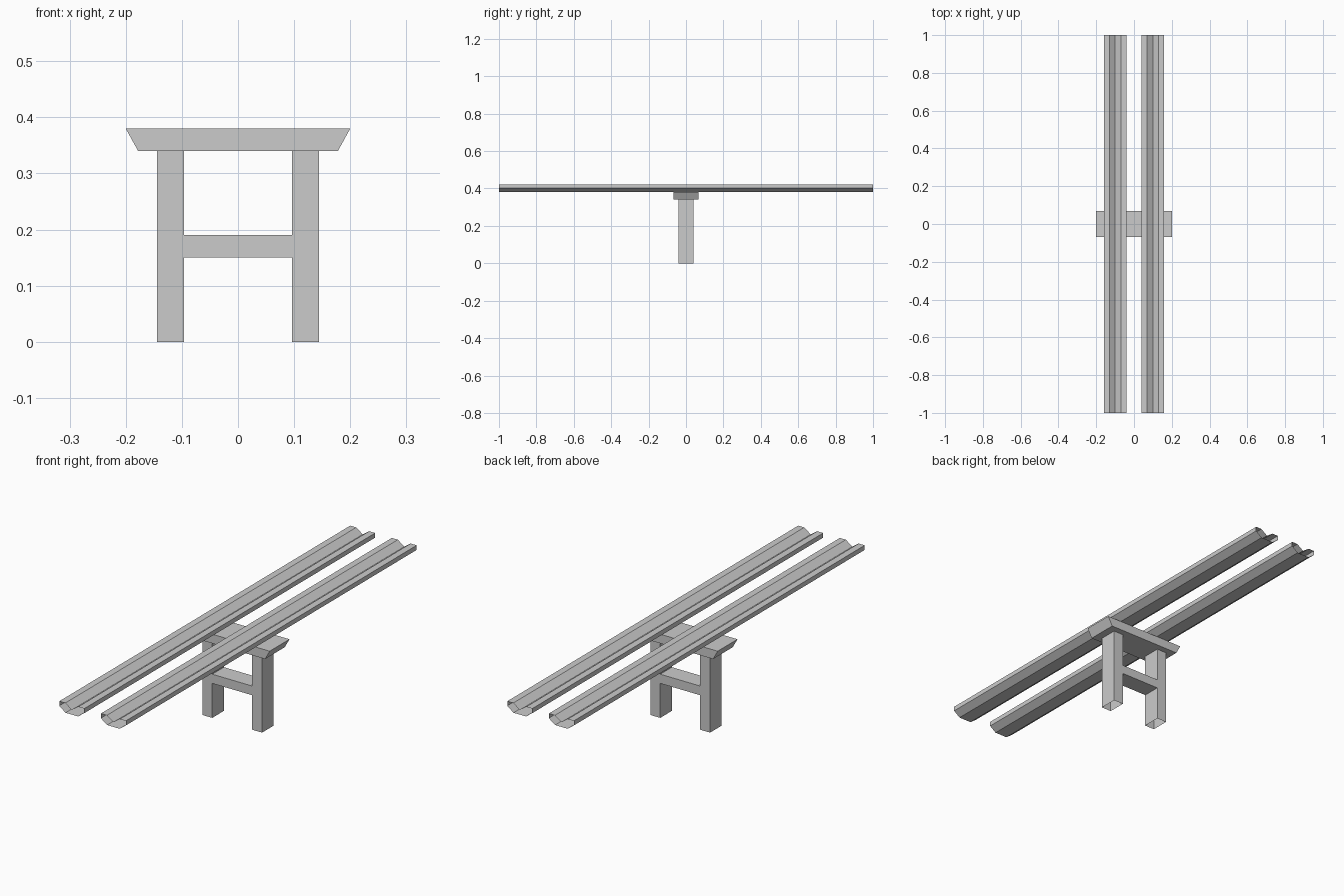
import bpy

if "Cube" in bpy.data.objects:
    bpy.data.objects.remove(bpy.data.objects["Cube"])


def extrude_profile(name, points, half, axis='Y', caps=False):
    """Sweep a closed 2D outline between -half and +half (or a given range) along an axis."""
    lo, hi = half if isinstance(half, tuple) else (-half, half)

    def place(p, t):
        if axis == 'Y':
            return (p[0], t, p[1])
        if axis == 'X':
            return (t, p[0], p[1])
        return (p[0], p[1], t)

    n = len(points)
    verts = [place(p, t) for t in (lo, hi) for p in points]
    faces = [(i, (i + 1) % n, n + (i + 1) % n, n + i) for i in range(n)]
    if caps:
        faces += [tuple(range(n - 1, -1, -1)), tuple(range(n, 2 * n))]
    # profiles run counter-clockwise; the Y sweep reverses handedness
    if axis == 'Y':
        faces = [f[::-1] for f in faces]
    mesh = bpy.data.meshes.new(name)
    mesh.from_pydata(verts, [], faces)
    obj = bpy.data.objects.new(name, mesh)
    bpy.context.collection.objects.link(obj)
    return obj


def rect(x0, x1, y0, y1):
    return [(x0, y0), (x1, y0), (x1, y1), (x0, y1)]


# Grooved rail section: flat bottom, chamfered sides, flat lips, V groove
half_rail = [(0.03, 0.38), (0.06, 0.402), (0.06, 0.422), (0.031, 0.422)]
rail = half_rail + [(0, 0.40)] + [(-x, z) for x, z in reversed(half_rail)]

for side, s in (("left", -1), ("right", 1)):
    # Long rails, open at the ends
    extrude_profile(side + "_rail", [(x + 0.1 * s, z) for x, z in rail], 1.0)
    # Posts, open underneath
    cx = 0.12 * s
    extrude_profile(side + "_post", rect(cx - 0.024, cx + 0.024, -0.04, 0.04),
                    (0.0, 0.34), axis='Z')

# Top beam with slanted ends
extrude_profile("top_beam", [(-0.178, 0.34), (0.178, 0.34), (0.2, 0.38), (-0.2, 0.38)],
                0.068, caps=True)

# Crossbar between the posts
extrude_profile("crossbar", rect(-0.04, 0.04, 0.15, 0.19), 0.096, axis='X')
